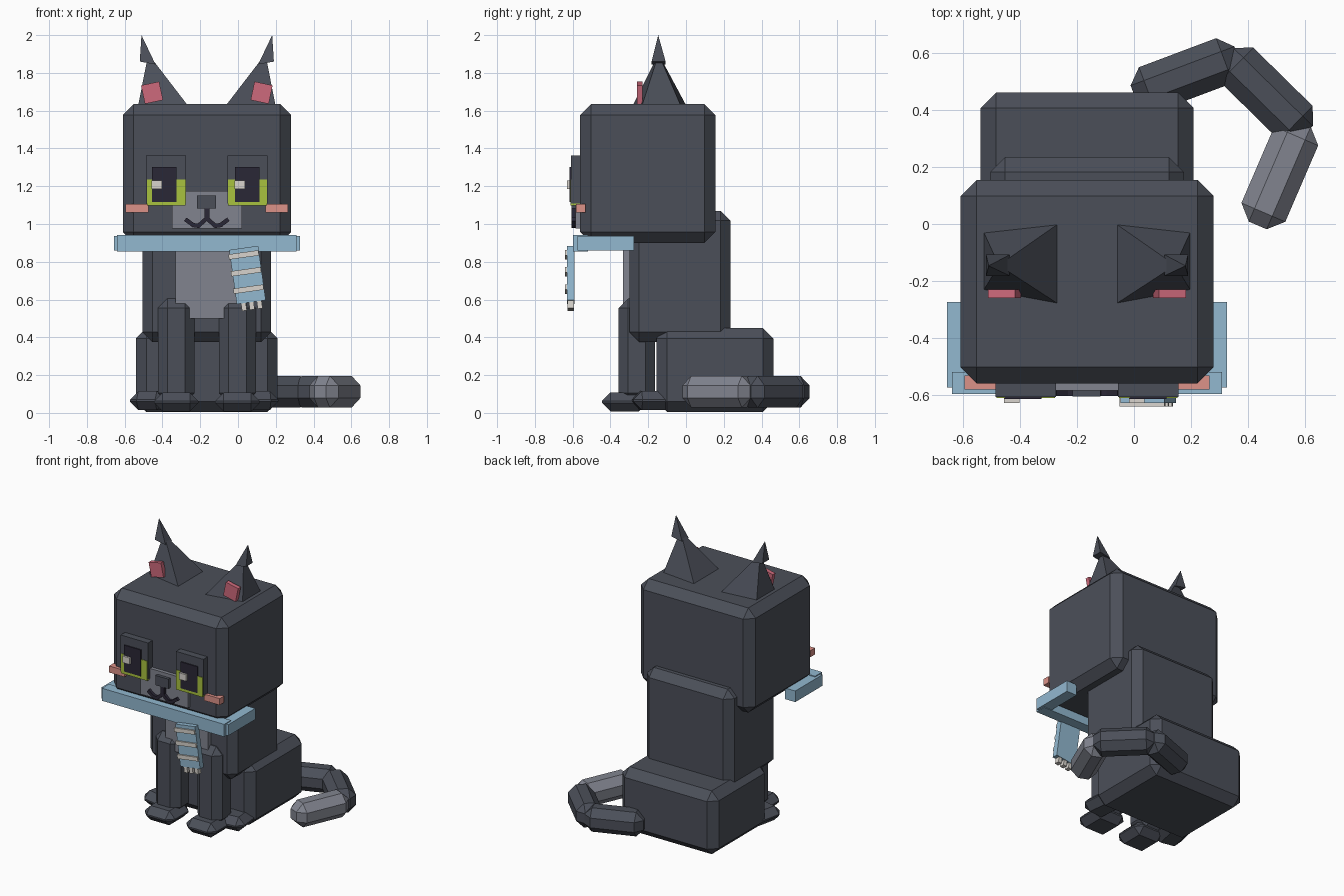
import bpy, bmesh, math
from mathutils import Matrix, Vector

if "Cube" in bpy.data.objects:
    bpy.data.objects.remove(bpy.data.objects["Cube"])

CX = -0.165  # symmetry plane of the cat


def material(name, rgb):
    m = bpy.data.materials.new(name)
    lin = [((c / 255 + 0.055) / 1.055) ** 2.4 if c > 10 else c / 255 / 12.92 for c in rgb]
    m.diffuse_color = (*lin, 1)
    m.use_nodes = True
    m.node_tree.nodes["Principled BSDF"].inputs["Base Color"].default_value = m.diffuse_color
    return m


FUR = material("charcoal fur", (75, 79, 89))
LIGHT = material("light grey fur", (129, 132, 143))
INK = material("dark ink", (42, 39, 54))
GREEN = material("eye green", (168, 194, 62))
BLUE = material("scarf blue", (146, 184, 208))
ROSE = material("ear rose", (206, 106, 124))
BLUSH = material("cheek blush", (220, 146, 137))
CREAM = material("cream", (216, 212, 205))


def finish(name, bm, mat):
    bmesh.ops.recalc_face_normals(bm, faces=bm.faces)
    me = bpy.data.meshes.new(name)
    bm.to_mesh(me)
    bm.free()
    me.materials.append(mat)
    ob = bpy.data.objects.new(name, me)
    bpy.context.collection.objects.link(ob)
    return ob


def block(name, centre, size, mat, chamfer=0, tilt=0, yaw=0):
    """Box with chamfered edges; tilt is counter-clockwise seen from the front."""
    bm = bmesh.new()
    bmesh.ops.create_cube(bm, size=1, matrix=Matrix.Diagonal((*size, 1)))
    if chamfer:
        bmesh.ops.bevel(bm, geom=bm.edges[:], offset=chamfer, segments=1,
                        affect='EDGES', clamp_overlap=True)
    rot = Matrix.Rotation(math.radians(yaw), 4, 'Z') @ Matrix.Rotation(math.radians(-tilt), 4, 'Y')
    bm.transform(Matrix.Translation(centre) @ rot)
    return finish(name, bm, mat)


def span(name, x, y, z, mat, chamfer=0):
    """Box given by its x, y and z ranges."""
    r = (x, y, z)
    return block(name, [(a + b) / 2 for a, b in r], [b - a for a, b in r], mat, chamfer)


def pyramid(name, base, apex, mat):
    bm = bmesh.new()
    vs = [bm.verts.new(p) for p in base]
    top = bm.verts.new(apex)
    bm.faces.new(vs)
    for i in range(4):
        bm.faces.new((vs[i], vs[(i + 1) % 4], top))
    return finish(name, bm, mat)


def stroke(name, a, b, y, mat, width=0.022):
    """Small bar between two (x, z) points on the face."""
    d = Vector((b[0] - a[0], b[1] - a[1]))
    return block(name, ((a[0] + b[0]) / 2, y, (a[1] + b[1]) / 2),
                 (d.length + 0.01, 0.03, width), mat, tilt=math.degrees(math.atan2(d.y, d.x)))


# Head, torso, haunches
span("head", (-0.61, 0.28), (-0.56, 0.155), (0.90, 1.635), FUR, 0.057)
span("torso", (-0.505, 0.175), (-0.30, 0.235), (0.375, 1.07), FUR, 0.052)
span("haunches", (-0.54, 0.21), (-0.155, 0.462), (0.005, 0.45), FUR, 0.055)
span("chest_patch", (-0.33, 0.0), (-0.333, -0.28), (0.50, 0.93), LIGHT)

# Paired parts: s = -1 is the left of the picture
for s, side in ((-1, "left"), (1, "right")):
    def X(d):
        return CX + s * d

    # Front legs and paws
    block("front_leg_" + side, (X(0.162), -0.261, 0.33), (0.195, 0.192, 0.55), FUR, 0.05)
    block("front_paw_" + side, (X(0.162), -0.325, 0.058), (0.235, 0.24, 0.1), FUR, 0.045)

    # Ears with tufts and inner plates
    pyramid("ear_" + side, [(X(0.365), -0.025, 1.62), (X(0.095), 0.005, 1.62),
                            (X(0.095), -0.285, 1.62), (X(0.365), -0.235, 1.62)],
            (X(0.31), -0.145, 1.9), FUR)
    pyramid("ear_tuft_" + side, [(X(0.355), -0.108, 1.86), (X(0.272), -0.108, 1.845),
                                 (X(0.272), -0.182, 1.845), (X(0.355), -0.182, 1.86)],
            (X(0.346), -0.147, 2.0), FUR)
    block("inner_ear_" + side, (X(0.29), -0.245, 1.695), (0.098, 0.03, 0.1), ROSE, tilt=12 * -s)

    # Eyes and cheeks
    block("eye_socket_" + side, (X(0.215), -0.575, 1.235), (0.212, 0.066, 0.255), FUR)
    block("iris_" + side, (X(0.215), -0.577, 1.166), (0.205, 0.07, 0.138), GREEN)
    px = -0.39 if s < 0 else 0.05
    block("pupil_" + side, (px, -0.595, 1.21), (0.13, 0.042, 0.185), INK)
    block("eye_glint_" + side, (px - 0.04, -0.61, 1.208), (0.055, 0.04, 0.046), CREAM)
    block("cheek_" + side, (X(0.37), -0.557, 1.083), (0.12, 0.05, 0.046), BLUSH)

    # Mouth strokes
    for i, (a, b) in enumerate((((0.0, 1.03), (0.045, 0.99)),
                                ((0.045, 0.99), (0.075, 0.995)),
                                ((0.07, 0.993), (0.11, 1.022)))):
        stroke(f"mouth_{side}_{i}", (X(a[0]), a[1]), (X(b[0]), b[1]), -0.59, INK)

    # Scarf sides
    block("scarf_side_" + side, (X(0.452), -0.425, 0.898), (0.08, 0.30, 0.078), BLUE)

# Hind paws
block("hind_paw_left", (-0.46, -0.15, 0.065), (0.19, 0.27, 0.1), FUR, 0.045, yaw=-12)
block("hind_paw_right", (0.11, -0.15, 0.065), (0.19, 0.27, 0.1), FUR, 0.045, yaw=6)

# Muzzle, nose, mouth stem
span("muzzle", (-0.35, 0.02), (-0.585, -0.54), (0.975, 1.175), LIGHT)
span("nose", (-0.217, -0.117), (-0.607, -0.57), (1.082, 1.15), FUR)
span("mouth_stem", (-0.178, -0.152), (-0.605, -0.575), (1.015, 1.085), INK)

# Scarf front and hanging end with stripes and fringe
span("scarf_front", (-0.64, 0.31), (-0.597, -0.52), (0.855, 0.943), BLUE)
TILT = 8
c = Vector((0.05, -0.61, 0.73))
turn = Matrix.Rotation(math.radians(-TILT), 3, 'Y')
block("scarf_end", c, (0.155, 0.04, 0.29), BLUE, tilt=TILT)
for i, dz in enumerate((0.108, 0.018, -0.075)):
    block(f"scarf_stripe_{i}", c + turn @ Vector((-0.005, -0.016, dz)),
          (0.16, 0.03, 0.028), CREAM, tilt=TILT)
for i, dx in enumerate((-0.042, 0.0, 0.042)):
    block(f"scarf_fringe_{i}", c + turn @ Vector((dx, 0, -0.16)),
          (0.026, 0.034, 0.05), CREAM, tilt=TILT)

# Curled tail: three chamfered segments along a path
path = [((0.0, 0.455), (0.365, 0.592), FUR),
        ((0.325, 0.595), (0.605, 0.32), FUR),
        ((0.59, 0.355), (0.435, -0.005), LIGHT)]
for i, (a, b, m) in enumerate(path):
    a, b = Vector(a), Vector(b)
    d = b - a
    block(f"tail_segment_{i}", (*((a + b) / 2), 0.112), (d.length, 0.168, 0.168), m, 0.05,
          yaw=math.degrees(math.atan2(d.y, d.x)))
